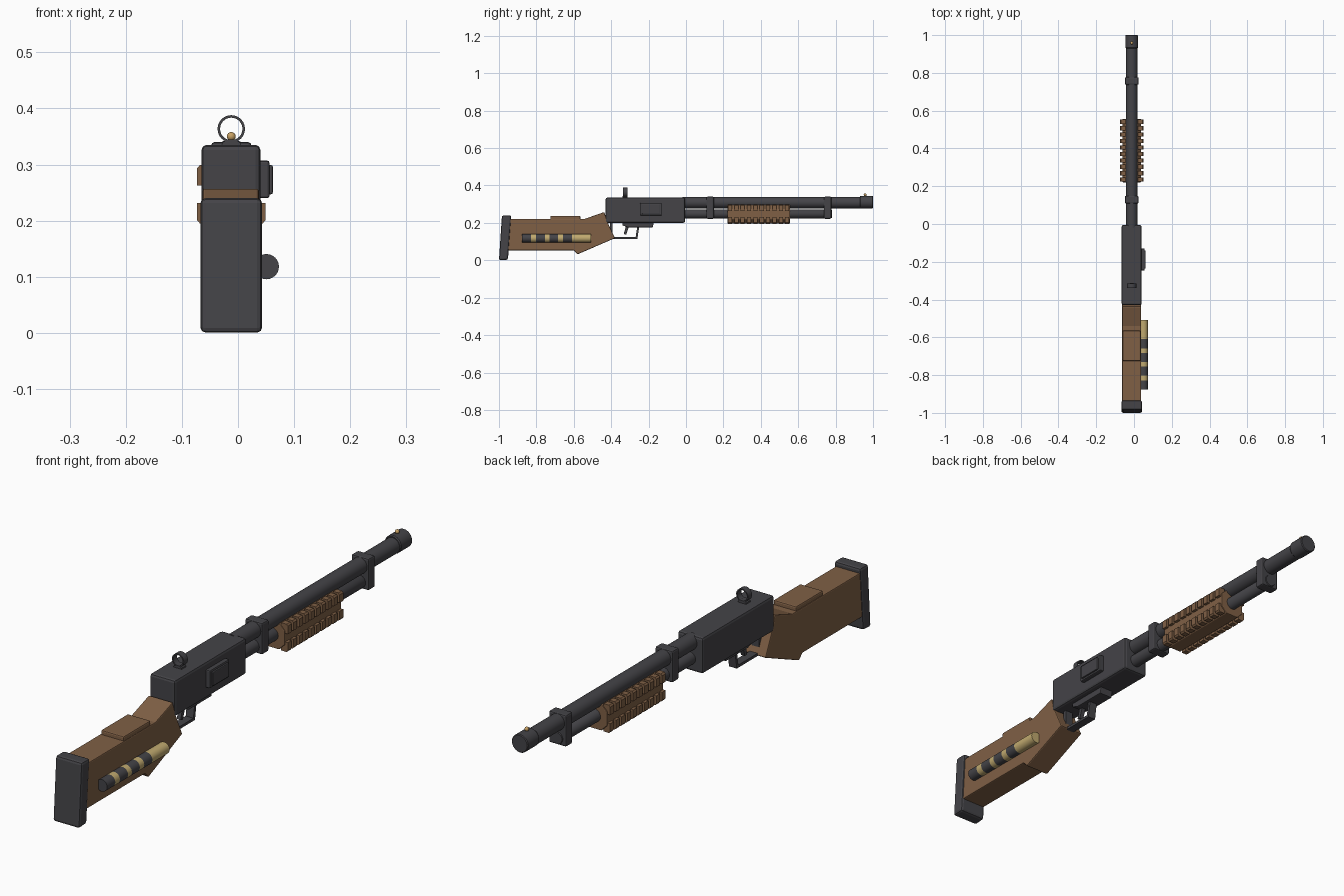
import bpy, bmesh, math

if "Cube" in bpy.data.objects:
    bpy.data.objects.remove(bpy.data.objects["Cube"])

CX = -0.012  # centre line of the gun


def material(name, rgb):
    m = bpy.data.materials.new(name)
    m.diffuse_color = (*rgb, 1)
    m.use_nodes = True
    m.node_tree.nodes["Principled BSDF"].inputs["Base Color"].default_value = m.diffuse_color
    return m


METAL = material("dark metal", (0.058, 0.057, 0.064))
WOOD = material("brown wood", (0.215, 0.117, 0.060))
BRASS = material("pale brass", (0.53, 0.40, 0.16))
GOLD = material("gold bead", (0.58, 0.36, 0.13))


def finish(name, bm, mats, bevel=0, smooth=False):
    bmesh.ops.recalc_face_normals(bm, faces=bm.faces)
    me = bpy.data.meshes.new(name)
    bm.to_mesh(me)
    bm.free()
    ob = bpy.data.objects.new(name, me)
    bpy.context.collection.objects.link(ob)
    for m in mats:
        me.materials.append(m)
    if bevel:
        mod = ob.modifiers.new("bevel", 'BEVEL')
        mod.width = bevel
        mod.segments = 2
        mod.limit_method = 'ANGLE'
        mod.angle_limit = math.radians(35)
    if smooth:
        bpy.context.view_layer.objects.active = ob
        ob.select_set(True)
        bpy.ops.object.shade_smooth_by_angle(angle=math.radians(35))
        ob.select_set(False)
    return ob


def add_prism(bm, pts, a, b, axis='x'):
    """Extrude an outline: (y, z) along x, or (x, z) along y."""
    def place(p, t):
        return (t, p[0], p[1]) if axis == 'x' else (p[0], t, p[1])
    lo = [bm.verts.new(place(p, a)) for p in pts]
    hi = [bm.verts.new(place(p, b)) for p in pts]
    bm.faces.new(lo)
    bm.faces.new(hi[::-1])
    n = len(pts)
    for i in range(n):
        j = (i + 1) % n
        bm.faces.new((lo[i], lo[j], hi[j], hi[i]))


def prism(name, pts, a, b, mat, bevel=0, axis='x'):
    bm = bmesh.new()
    add_prism(bm, pts, a, b, axis)
    return finish(name, bm, [mat], bevel)


def rect(u0, u1, v0, v1):
    return [(u0, v0), (u1, v0), (u1, v1), (u0, v1)]


def lathe(name, prof, x, z, mats, closed=False, n=24, rule=None):
    """Turn a (radius, y) profile around an axis parallel to y."""
    bm = bmesh.new()
    rings = [[bm.verts.new((x + r * math.cos(2 * math.pi * i / n), y,
                            z + r * math.sin(2 * math.pi * i / n)))
              for i in range(n)] for r, y in prof]
    pairs = list(zip(rings, rings[1:]))
    if closed:
        pairs.append((rings[-1], rings[0]))
    else:
        bm.faces.new(rings[0])
        bm.faces.new(rings[-1])
    for k, (p, q) in enumerate(pairs):
        for i in range(n):
            j = (i + 1) % n
            f = bm.faces.new((p[i], p[j], q[j], q[i]))
            if rule:
                f.material_index = rule(k)
    return finish(name, bm, mats, smooth=True)


# Butt pad and stock
prism("butt_pad", [(-1, 0), (-0.952, 0.003), (-0.934, 0.24), (-0.984, 0.24)],
      -0.067, 0.043, METAL, 0.009)
prism("stock", [(-0.96, 0.053), (-0.6, 0.053), (-0.58, 0.032), (-0.38, 0.118),
                (-0.42, 0.205), (-0.437, 0.258), (-0.54, 0.222), (-0.95, 0.222)],
      -0.063, 0.037, WOOD, 0.004)
prism("cheek_rest", rect(-0.725, -0.565, 0.215, 0.238), -0.060, 0.035, WOOD, 0.005)

# Row of spare shells: brass with dark bands
cuts = [-0.877, -0.829, -0.802, -0.754, -0.731, -0.684, -0.658, -0.61, -0.508]
shells = lathe("spare_shells", [(0.0225, y) for y in cuts], 0.0505, 0.118,
               [METAL, BRASS], rule=lambda k: k % 2)
shells.data.polygons[1].material_index = 1  # brass front end

# Receiver, ejection port and loading gate
prism("receiver", rect(-0.43, -0.005, 0.2, 0.335), -0.065, 0.040, METAL, 0.009)
prism("ejection_port_frame", rect(-0.246, -0.13, 0.24, 0.307), 0.03, 0.056, METAL, 0.004)
prism("ejection_port_cover", rect(-0.235, -0.141, 0.247, 0.299), 0.05, 0.062, METAL, 0.003)
prism("loading_gate", [(-0.34, 0.21), (-0.34, 0.187), (-0.31, 0.176),
                       (-0.178, 0.176), (-0.17, 0.21)], -0.04, 0.016, METAL, 0.003)

# Trigger and guard
prism("trigger_guard", [(-0.405, 0.21), (-0.405, 0.115), (-0.26, 0.115), (-0.249, 0.185),
                        (-0.26, 0.185), (-0.269, 0.125), (-0.392, 0.125), (-0.392, 0.21)],
      CX - 0.016, CX + 0.016, METAL)
prism("trigger", [(-0.318, 0.195), (-0.333, 0.14), (-0.32, 0.137), (-0.3, 0.195)],
      CX - 0.008, CX + 0.008, METAL)

# Rear ring sight
prism("ring_sight_base", [(CX - 0.019, 0.33), (CX + 0.019, 0.33), (CX + 0.016, 0.339),
                          (CX + 0.007, 0.345), (CX - 0.007, 0.345), (CX - 0.016, 0.339)],
      -0.34, -0.313, METAL, axis='y')
lathe("ring_sight", [(0.0245, -0.338), (0.0245, -0.314), (0.020, -0.314), (0.020, -0.338)],
      CX, 0.3635, [METAL], closed=True)

# Barrel with muzzle collar, and the magazine tube below
lathe("barrel", [(0.030, -0.02), (0.030, 0.98)], CX, 0.308, [METAL])
lathe("muzzle_collar", [(0.031, 0.930), (0.034, 0.934), (0.034, 0.997), (0.031, 1.0)],
      CX, 0.311, [METAL])
lathe("magazine_tube", [(0.024, -0.02), (0.024, 0.775), (0.021, 0.780)], CX, 0.248, [METAL])

# Clamps joining barrel and tube
for label, y in (("rear", 0.129), ("front", 0.757)):
    prism(label + "_clamp", rect(y - 0.02, y + 0.02, 0.222, 0.340),
          CX - 0.036, CX + 0.036, METAL, 0.006)

# Front bead sight
bm = bmesh.new()
bmesh.ops.create_uvsphere(bm, u_segments=14, v_segments=8, radius=0.008)
bmesh.ops.translate(bm, verts=bm.verts, vec=(CX, 0.958, 0.350))
finish("front_bead", bm, [GOLD], smooth=True)

# Pump grip: octagonal body with four rows of ribs
h, c, zc = 0.050, 0.026, 0.247
octagon = [(CX + sx, zc + sz) for sx, sz in
           ((-c, -h), (c, -h), (h, -c), (h, c), (c, h), (-c, h), (-h, c), (-h, -c))]
prism("pump_grip", octagon, 0.221, 0.556, WOOD, 0.003, axis='y')
bm = bmesh.new()
for i in range(10):
    y = 0.224 + i * 0.034
    for sx in (-1, 1):
        for sz in (-1, 1):
            add_prism(bm, [(CX + sx * u, zc + sz * v) for u, v in
                           ((0.034, 0.016), (0.061, 0.016), (0.061, 0.046),
                            (0.056, 0.052), (0.034, 0.052))], y, y + 0.022, 'y')
finish("pump_ribs", bm, [WOOD])
